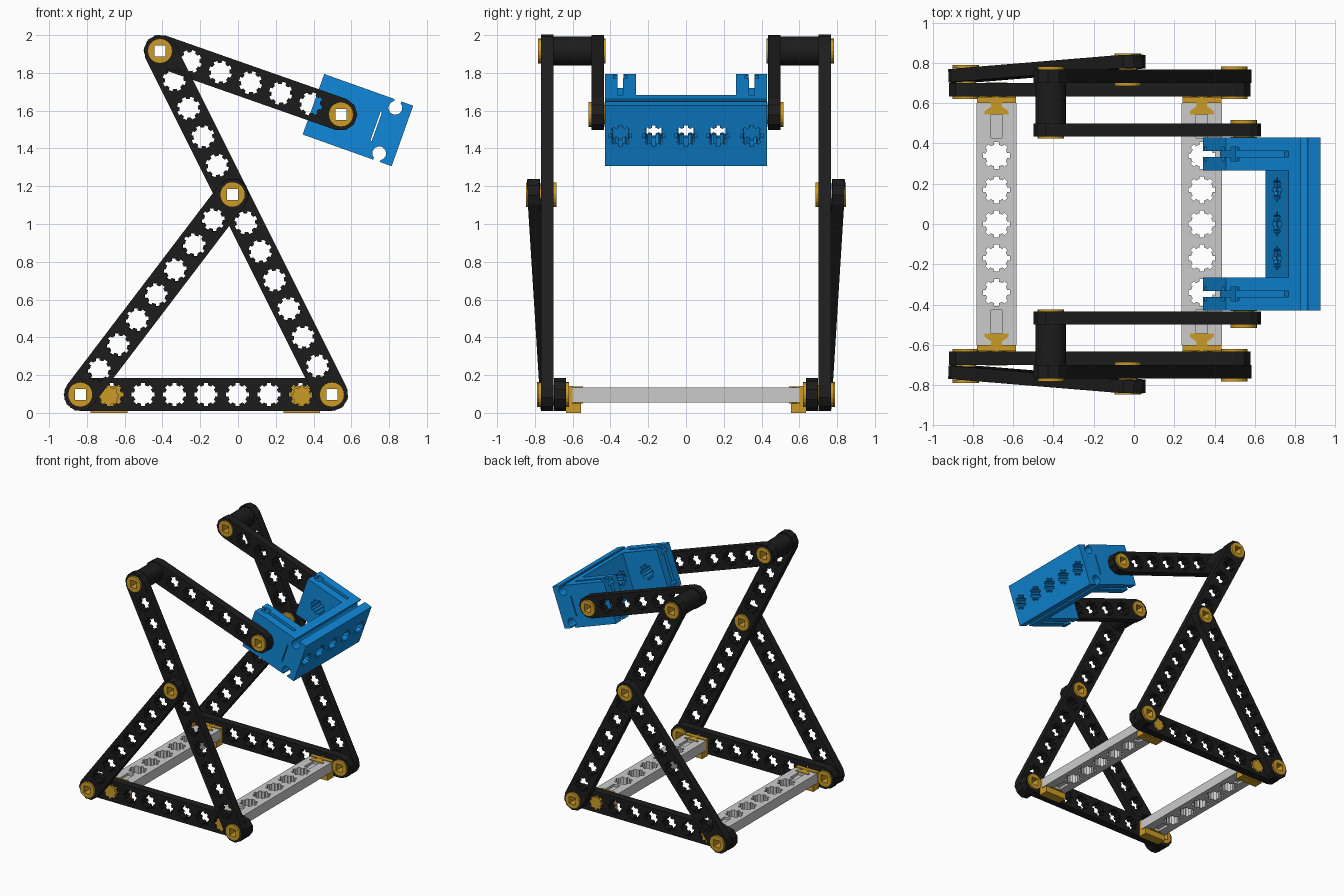
import bpy, bmesh
from math import sin, cos, pi, radians
from mathutils import Vector, Matrix

if "Cube" in bpy.data.objects:
    bpy.data.objects.remove(bpy.data.objects["Cube"])


def material(name, rgb):
    m = bpy.data.materials.new(name)
    m.diffuse_color = (*rgb, 1)
    m.use_nodes = True
    m.node_tree.nodes["Principled BSDF"].inputs["Base Color"].default_value = m.diffuse_color
    return m


BLACK = material("black", (0.012, 0.012, 0.012))
GOLD = material("gold", (0.6, 0.33, 0.02))
BLUE = material("blue", (0.005, 0.25, 0.7))


# --- 2D outlines ---
def ring(r, n, x=0, y=0, a0=0.0):
    return [(x + r * cos(a0 + 2 * pi * i / n), y + r * sin(a0 + 2 * pi * i / n)) for i in range(n)]


def star(x=0, y=0, ro=0.062, ri=0.05):
    pts = []
    for k in range(8):
        for off, r in ((-0.17, ro), (0.17, ro), (0.21, ri), (0.58, ri)):
            a = k * pi / 4 + off
            pts.append((x + r * cos(a), y + r * sin(a)))
    return pts


def rect(x0, x1, y0, y1):
    return [(x0, y0), (x1, y0), (x1, y1), (x0, y1)]


def square():
    return rect(-0.029, 0.029, -0.029, 0.029)


# --- filled outline with holes, extruded along its local z ---
def plate(name, outer, holes, thick, mat, M):
    cu = bpy.data.curves.new(name, 'CURVE')
    cu.dimensions, cu.fill_mode, cu.extrude = '2D', 'BOTH', thick / 2
    for loop in [outer] + holes:
        sp = cu.splines.new('POLY')
        sp.points.add(len(loop) - 1)
        for p, (x, y) in zip(sp.points, loop):
            p.co = (x, y, 0, 1)
        sp.use_cyclic_u = True
    tmp = bpy.data.objects.new(name, cu)
    bpy.context.collection.objects.link(tmp)
    dg = bpy.context.evaluated_depsgraph_get()
    me = bpy.data.meshes.new_from_object(tmp.evaluated_get(dg))
    bpy.data.objects.remove(tmp)
    bm = bmesh.new()
    bm.from_mesh(me)
    bmesh.ops.remove_doubles(bm, verts=bm.verts, dist=1e-5)
    bmesh.ops.recalc_face_normals(bm, faces=bm.faces)
    for f in bm.faces:
        f.smooth = False
    bm.to_mesh(me)
    bm.free()
    me.materials.clear()
    if mat:
        me.materials.append(mat)
    ob = bpy.data.objects.new(name, me)
    ob.matrix_world = M
    bpy.context.collection.objects.link(ob)
    return ob


def frame(origin, xdir):
    X = Vector(xdir).normalized()
    Z = Vector((0, -1, 0))
    Z = (Z - X * Z.dot(X)).normalized()
    M = Matrix((X, Z.cross(X), Z)).transposed().to_4x4()
    M.translation = origin
    return M


def beam(name, a, b, n):
    """Round-ended strip with n evenly spaced toothed holes, 0.066 thick."""
    a, b = Vector(a), Vector(b)
    L, r = (b - a).length, 0.087
    ends = [(r * cos(pi / 2 + pi * i / 5), r * sin(pi / 2 + pi * i / 5)) for i in range(6)]
    outer = ends + [(L - x, -y) for x, y in ends]
    plate(name, outer, [star(L * i / (n - 1)) for i in range(n)], 0.066, BLACK, frame(a, b - a))


def tube(name, x, z, y0, y1, r, mat, s):
    M = frame((x, s * (y0 + y1) / 2, z), (1, 0, 0))
    plate(name, ring(r, 20), [square()], abs(y1 - y0), mat, M)


def pin(name, x, z, y0, y1, s):
    """Hollow pin with a collar at both ends."""
    tube(name + "_shaft", x, z, y0, y1, 0.05, GOLD, s)
    tube(name + "_outer_head", x, z, y1 - 0.016, y1, 0.066, GOLD, s)
    tube(name + "_inner_head", x, z, y0, y0 + 0.016, 0.066, GOLD, s)


ZB, ZT = 0.097, 1.916
for s, tag in ((-1, "front"), (1, "back")):
    # linkage beams
    beam(tag + "_base_beam", (-0.835, s * 0.667, ZB), (0.497, s * 0.667, ZB), 9)
    beam(tag + "_main_arm", (0.497, s * 0.734, ZB), (-0.413, s * 0.734, ZT), 13)
    beam(tag + "_brace", (-0.835, s * 0.738, ZB), (-0.03, s * 0.804, 1.155), 9)
    beam(tag + "_lift_arm", (-0.413, s * 0.467, ZT), (0.545, s * 0.467, 1.58), 7)
    tube(tag + "_spacer", -0.413, ZT, 0.5, 0.701, 0.076, BLACK, s)
    # joint pins
    pin(tag + "_rear_pin", -0.835, ZB, 0.62, 0.79, s)
    pin(tag + "_front_pin", 0.497, ZB, 0.62, 0.783, s)
    pin(tag + "_middle_pin", -0.03, 1.155, 0.686, 0.846, s)
    pin(tag + "_top_pin", -0.413, ZT, 0.425, 0.783, s)
    pin(tag + "_bucket_pin", 0.545, 1.58, 0.415, 0.516, s)
    # cross beam connectors
    for x, end in ((-0.683, "left"), (0.337, "right")):
        n = tag + "_" + end + "_connector"
        plate(n + "_block", rect(-0.097, 0.097, 0.6, 0.632), [], 0.125, GOLD,
              Matrix.Translation((x, 0, 0.08)) @ Matrix.Diagonal((1, s, 1, 1)))
        plate(n + "_foot", rect(-0.097, 0.097, 0.555, 0.634), [], 0.05, GOLD,
              Matrix.Translation((x, 0, 0.025)) @ Matrix.Diagonal((1, s, 1, 1)))
        tail = [(-0.03, 0.605), (-0.025, 0.585), (-0.06, 0.56), (-0.06, 0.545),
                (0.06, 0.545), (0.06, 0.56), (0.025, 0.585), (0.03, 0.605)]
        plate(n + "_dovetail", tail, [], 0.09, GOLD,
              Matrix.Translation((x, 0, 0.096)) @ Matrix.Diagonal((1, s, 1, 1)))
        plate(n + "_plug", star(0, 0, 0.055, 0.046), [], 0.08, GOLD,
              frame((x, s * 0.663, 0.09), (1, 0, 0)))

# grey cross beams with toothed holes and end slots
for x, end in ((-0.683, "left"), (0.337, "right")):
    slots = [rect(-0.028, 0.028, c - 0.058, c + 0.058) for c in (-0.485, 0.485)]
    plate(end + "_cross_beam", rect(-0.1, 0.1, -0.6, 0.6),
          [star(0, 0.17 * i, 0.068, 0.055) for i in range(-2, 3)] + slots, 0.08, None,
          Matrix.Translation((x, 0, 0.095)))
    for c in (-0.485, 0.485):
        plate(end + "_slot_floor", rect(-0.03, 0.03, c - 0.06, c + 0.06), [], 0.04, None,
              Matrix.Translation((x, 0, 0.095)))

# --- bucket: u along the lift arm, v across it, y sideways ---
tilt = radians(19.6)
B = frame((0.635, 0, 1.55), (cos(tilt), 0, -sin(tilt)))


def cut(ob, cutter):
    md = ob.modifiers.new("cut", 'BOOLEAN')
    md.operation, md.solver, md.object = 'DIFFERENCE', 'EXACT', cutter
    dg = bpy.context.evaluated_depsgraph_get()
    me = bpy.data.meshes.new_from_object(ob.evaluated_get(dg))
    ob.modifiers.clear()
    ob.data = me
    bpy.data.objects.remove(cutter)


def at(y, u=0, v=0):
    return B @ Matrix.Translation((u, v, -y))


def box(u0, u1, v0, v1, y, w):
    return plate("cutter", rect(u0, u1, v0, v1), [], w, BLUE, at(y))


def along_u(u, y, length):
    return plate("cutter", star(0, 0, 0.06, 0.047), [], length, BLUE,
                 at(y, u) @ Matrix.Rotation(pi / 2, 4, 'Y'))


def grooved(u0):
    """Block profile with a keyhole groove in its upper and lower edge."""
    key = [(0.165 + 0.037 * cos(a), 0.128 + 0.037 * sin(a))
           for a in (radians(120 + 30 * i) for i in range(11))]
    top = [(u0, 0.17), (0.1465, 0.17)] + key + [(0.1835, 0.17), (0.25, 0.17)]
    return top + [(u, -v) for u, v in reversed(top)]


slit = rect(0.098, 0.106, -0.08, 0.08)
back = plate("bucket_back", grooved(0.08), [slit], 0.53, BLUE, at(0))
for i in (-1, 0, 1):
    cut(back, along_u(0.165, 0.17 * i, 0.3))

for s, tag in ((-1, "front"), (1, "back")):
    y = s * 0.3475
    arm = plate("bucket_" + tag + "_arm", grooved(-0.25), [star(-0.095, 0.0), slit], 0.165, BLUE, at(y))
    for v in (-1, 1):  # T-slots along the top and bottom edges
        cut(arm, box(-0.3, 0.08, *sorted((v * 0.14, v * 0.2)), y, 0.03))
        cut(arm, box(-0.301, 0.079, *sorted((v * 0.115, v * 0.145)), y, 0.07))
    # T-slot down the open end, blind socket on the far face
    cut(arm, box(-0.3, -0.21, -0.22, 0.22, y, 0.031))
    cut(arm, box(-0.225, -0.18, -0.221, 0.221, y, 0.071))
    cut(arm, along_u(0.25, y, 0.2))
